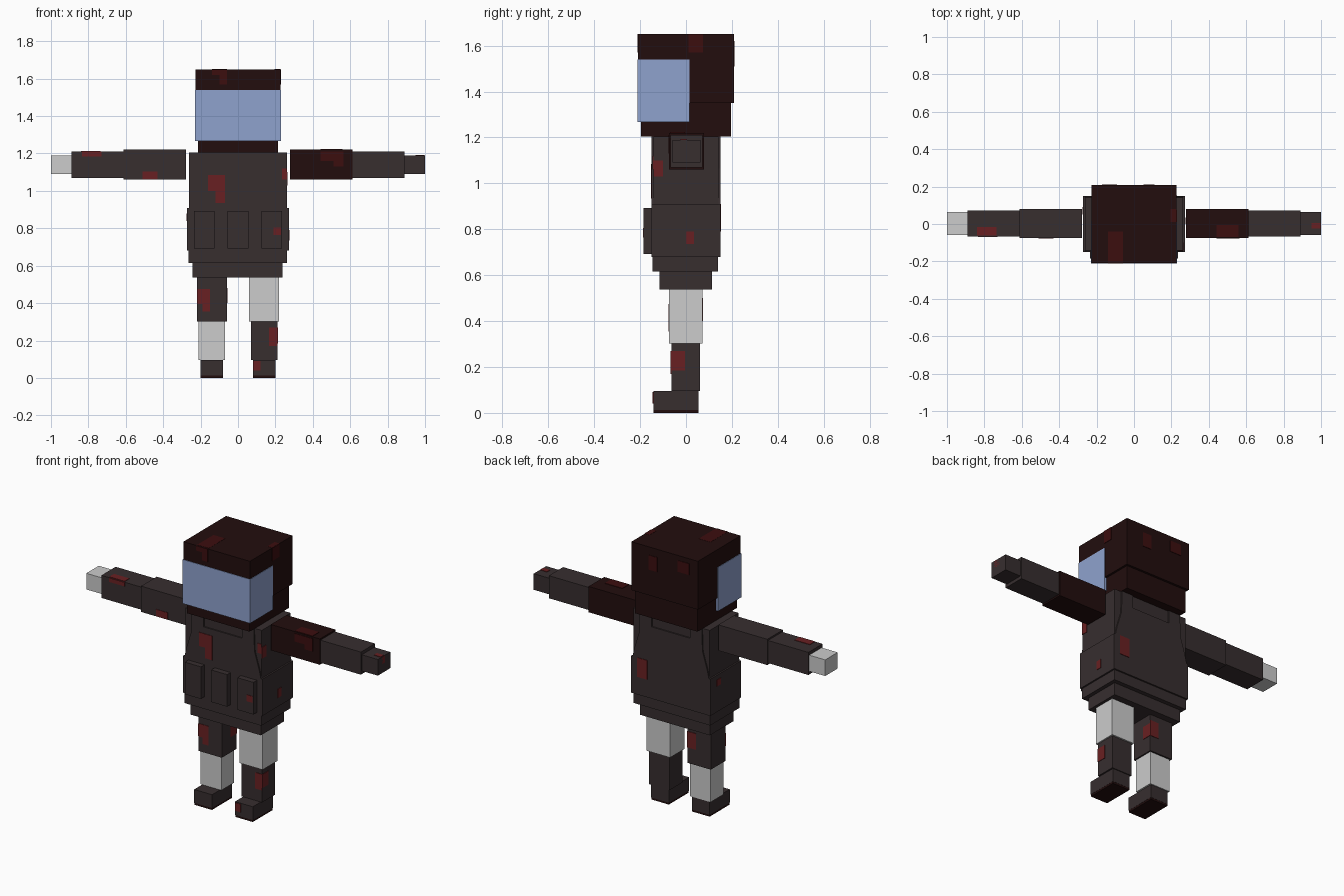
import bpy, bmesh

if "Cube" in bpy.data.objects:
    bpy.data.objects.remove(bpy.data.objects["Cube"])


def linear(c):
    c /= 255
    return c / 12.92 if c <= 0.04045 else ((c + 0.055) / 1.055) ** 2.4


def material(name, r, g, b):
    m = bpy.data.materials.new(name)
    m.diffuse_color = (linear(r), linear(g), linear(b), 1)
    m.use_nodes = True
    m.node_tree.nodes["Principled BSDF"].inputs["Base Color"].default_value = m.diffuse_color
    return m


CLOTH = material("dark cloth", 55, 46, 47)
MAROON = material("dark maroon", 34, 13, 13)
PALE = material("pale grey", 204, 204, 204)
GLASS = material("blue visor", 143, 162, 206)
RED = material("red stain", 105, 32, 34)
DULL_RED = material("dull red stain", 60, 14, 15)


def finish(name, bm, mat):
    bmesh.ops.recalc_face_normals(bm, faces=bm.faces)
    mesh = bpy.data.meshes.new(name)
    bm.to_mesh(mesh)
    bm.free()
    mesh.materials.append(mat)
    ob = bpy.data.objects.new(name, mesh)
    bpy.context.collection.objects.link(ob)
    return ob


def box(name, x, y, z, mat):
    """Box from (low, high) ranges along each axis."""
    bm = bmesh.new()
    bmesh.ops.create_cube(bm, size=1)
    for v in bm.verts:
        for i, (lo, hi) in enumerate((x, y, z)):
            v.co[i] = (lo + hi) / 2 + v.co[i] * (hi - lo)
    return finish(name, bm, mat)


def plate(name, outline, y0, y1, mat):
    """Outline in x, z extruded along y."""
    bm = bmesh.new()
    face = bm.faces.new([bm.verts.new((x, y0, z)) for x, z in outline])
    new = bmesh.ops.extrude_face_region(bm, geom=[face])["geom"]
    for v in new:
        if isinstance(v, bmesh.types.BMVert):
            v.co.y = y1
    return finish(name, bm, mat)


def stain(axis, at, a, b, mat=RED):
    """Thin plate on the plane axis = at, covering a and b on the other axes."""
    ranges = [a, b]
    ranges.insert(axis, (at - 0.003, at + 0.003))
    return box("stain", *ranges, mat)


# Head and visor
box("hood", (-.228, .228), (-.209, .209), (1.35, 1.65), MAROON)
box("neck_guard", (-.215, .215), (-.195, .195), (1.205, 1.35), MAROON)
box("visor", (-.231, .231), (-.212, .015), (1.267, 1.54), GLASS)

# Torso with tapered vest plates on front and back
box("chest", (-.262, .262), (-.142, .142), (.68, 1.205), CLOTH)
box("vest_waist", (-.272, .272), (-.15, .15), (.68, .908), CLOTH)
half = [(.262, .908), (.25, .96), (.218, 1.065), (.213, 1.205), (.132, 1.205), (.132, 1.125)]
outline = half + [(-x, z) for x, z in reversed(half)]
plate("vest_front", outline, -.15, -.14, CLOTH)
plate("vest_back", outline, .14, .15, CLOTH)
box("belt", (-.264, .262), (-.145, .14), (.615, .68), CLOTH)
box("hips", (-.243, .238), (-.116, .113), (.538, .615), CLOTH)
for x in (-.18, 0, .18):
    box("pouch", (x - .055, x + .055), (-.185, -.15), (.693, .892), CLOTH)

# Arms, with a different sleeve and hand on each side
for side, sleeve, hand in ((-1, CLOTH, PALE), (1, MAROON, CLOTH)):
    def span(a, b):
        return tuple(sorted((side * a, side * b)))
    box("upper_arm", span(.277, .613), (-.074, .079), (1.06, 1.22), sleeve)
    box("forearm", span(.613, .89), (-.067, .072), (1.07, 1.21), CLOTH)
    box("hand", span(.89, 1), (-.058, .064), (1.09, 1.19), hand)

# Legs, with the pale section swapped between sides
for side, thigh, shin in ((-1, CLOTH, PALE), (1, PALE, CLOTH)):
    c = side * .14
    box("thigh", (c - .08, c + .08), (-.073, .071), (.303, .538), thigh)
    box("shin", (c - .071, c + .071), (-.064, .061), (.095, .303), shin)
    box("boot", (c - .061, c + .061), (-.142, .055), (.012, .095), CLOTH)
    box("sole", (c - .06, c + .06), (-.141, .054), (0, .012), MAROON)

# Stains on the front
for y, x, z in (
    (-.15, (-.16, -.07), (1.0, 1.085)), (-.15, (-.12, -.07), (.935, 1.0)),
    (-.142, (.235, .262), (1.06, 1.12)), (-.185, (.19, .23), (.765, .805)),
    (-.067, (-.835, -.73), (1.185, 1.21)), (-.074, (-.51, -.43), (1.062, 1.105)),
    (-.073, (-.22, -.15), (.395, .475)), (-.073, (-.19, -.15), (.355, .395)),
    (-.064, (.165, .21), (.17, .27)), (-.142, (.08, .12), (.04, .09)),
):
    stain(1, y, x, z)
for y, x, z in (
    (-.209, (-.14, -.06), (1.62, 1.65)), (-.209, (-.1, -.06), (1.57, 1.62)),
    (-.074, (.44, .565), (1.16, 1.21)), (-.074, (.51, .565), (1.13, 1.16)),
    (.209, (.05, .11), (1.51, 1.6)), (.209, (-.17, -.09), (1.55, 1.62)),
):
    stain(1, y, x, z, DULL_RED)

# Stains on the back
stain(1, .15, (.16, .23), (.79, .91))
stain(1, .071, (-.12, -.06), (.4, .5))

# Stains on the sides
for x, y, z in (
    (.262, (-.142, -.1), (1.03, 1.1)), (.272, (0, .035), (.735, .79)),
    (.211, (-.064, -.005), (.185, .27)), (1 - .003, (-.035, .01), (1.145, 1.19)),
    (-.06, (.01, .071), (.4, .48)), (-.272, (.05, .09), (.84, .88)),
):
    stain(0, x, y, z)
stain(0, .228, (.01, .075), (1.57, 1.65), DULL_RED)

# Stains on top
stain(2, 1.21, (-.84, -.735), (-.062, -.015))
stain(2, 1.19, (.95, .997), (-.025, .005))
stain(2, 1.647, (-.14, -.06), (-.2, -.04), DULL_RED).location.z = .001
stain(2, 1.647, (.195, .228), (.01, .08), DULL_RED).location.z = .001
stain(2, 1.22, (.44, .56), (-.07, -.005), DULL_RED)
